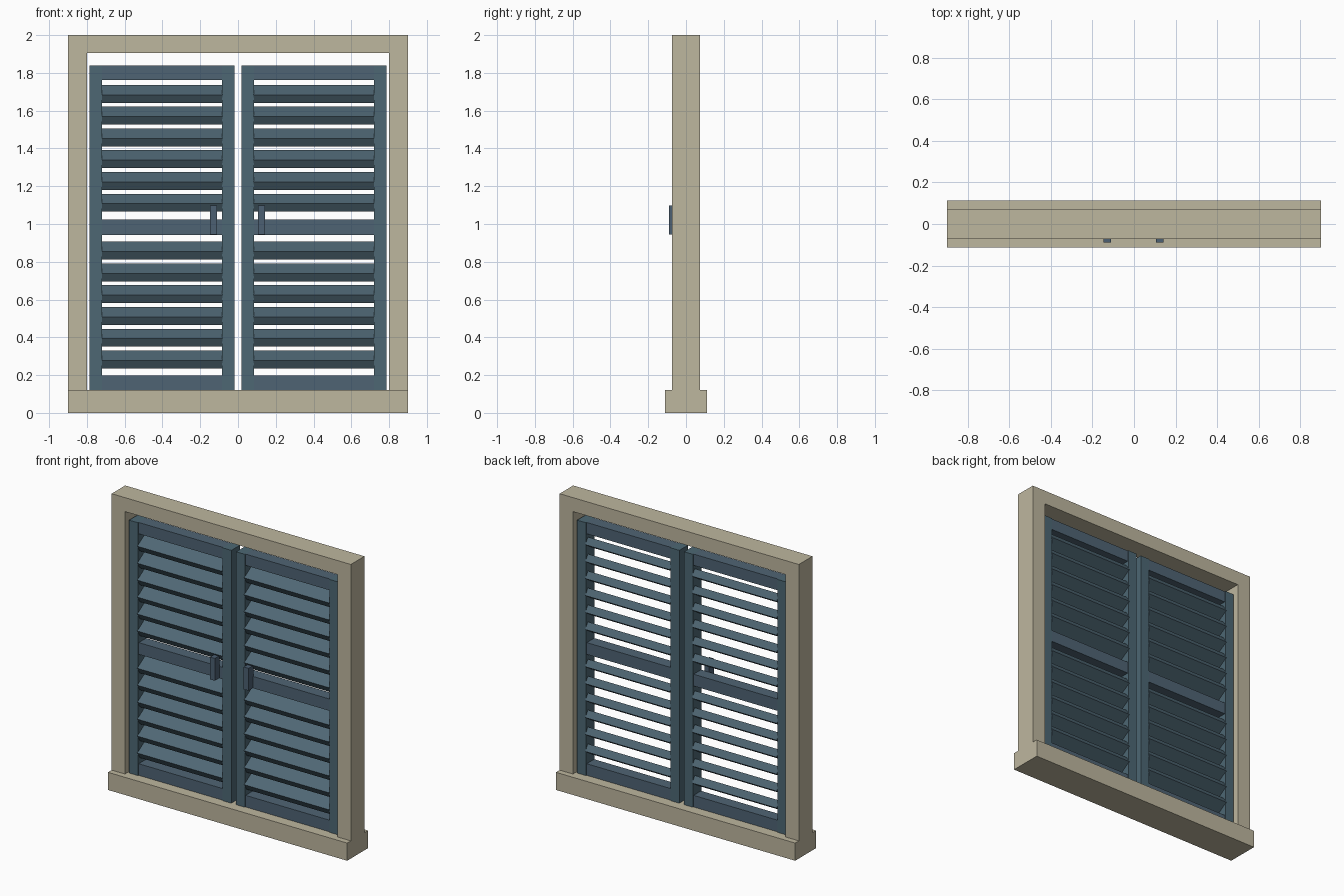
import bpy
import math

if "Cube" in bpy.data.objects:
    bpy.data.objects.remove(bpy.data.objects["Cube"])


def material(name, rgb):
    m = bpy.data.materials.new(name)
    m.diffuse_color = (*rgb, 1.0)
    m.use_nodes = True
    m.node_tree.nodes["Principled BSDF"].inputs["Base Color"].default_value = m.diffuse_color
    return m


STONE = material("pale_stone", (0.515, 0.472, 0.345))
STILE = material("stile_blue", (0.074, 0.137, 0.174))
RAIL = material("rail_blue", (0.078, 0.127, 0.174))
SLAT = material("slat_blue", (0.080, 0.138, 0.178))
HANDLE = material("handle_blue", (0.072, 0.115, 0.168))


def box(name, x, y, z, mat, tilt=0.0):
    """Box from (min, max) ranges, optionally tilted about its long axis."""
    bpy.ops.mesh.primitive_cube_add(
        size=1, location=[(r[0] + r[1]) / 2 for r in (x, y, z)])
    ob = bpy.context.object
    ob.name = name
    ob.scale = [r[1] - r[0] for r in (x, y, z)]
    ob.rotation_euler.x = tilt
    ob.data.materials.append(mat)
    return ob


def span(a, b, side):
    return tuple(sorted((a * side, b * side)))


# Window surround
box("sill", (-0.9, 0.9), (-0.112, 0.112), (0, 0.12), STONE)
box("head", (-0.8, 0.8), (-0.073, 0.073), (1.905, 2.0), STONE)

SLAT_W, SLAT_T, TILT = 0.098, 0.05, math.radians(32.5)
PITCH = 0.1153

for side, label in ((-1, "left"), (1, "right")):
    box(f"{label}_jamb", span(0.8, 0.9, side), (-0.073, 0.073), (0.12, 2.0), STONE)

    # Shutter frame
    for part, a, b in (("outer", 0.719, 0.787), ("inner", 0.018, 0.085)):
        box(f"{label}_{part}_stile", span(a, b, side), (-0.046, 0.046), (0.12, 1.84), STILE)
    for part, z in (("bottom", (0.12, 0.199)), ("middle", (0.943, 1.023)),
                    ("top", (1.763, 1.84))):
        box(f"{label}_{part}_rail", span(0.085, 0.719, side), (-0.04, 0.04), z, RAIL)

    # Tilted louvre slats, six above and six below the middle rail
    for group, top_z in (("upper", 1.689), ("lower", 0.859)):
        for i in range(6):
            z = top_z - i * PITCH
            box(f"{label}_{group}_slat_{i + 1}", span(0.083, 0.721, side),
                (-SLAT_W / 2, SLAT_W / 2), (z - SLAT_T / 2, z + SLAT_T / 2), SLAT, TILT)

    # Pull handle
    hx = -0.129 if side < 0 else 0.124
    box(f"{label}_handle", (hx - 0.018, hx + 0.018), (-0.09, -0.038), (0.945, 1.097), HANDLE)
